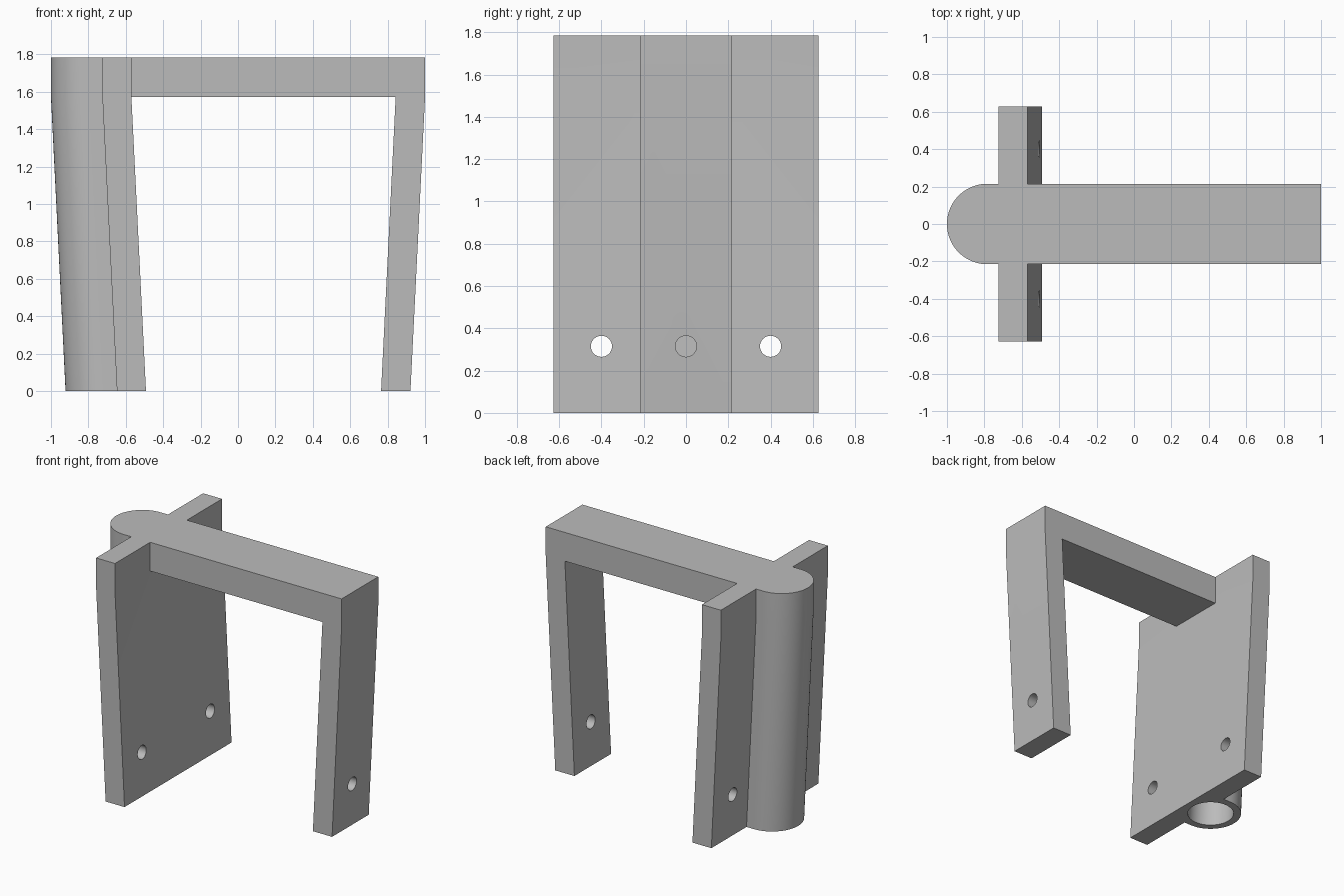
import bpy
import bmesh
from math import cos, sin, pi, radians

cube = bpy.data.objects.get("Cube")
if cube:
    bpy.data.objects.remove(cube, do_unlink=True)

TOP, KNEE, LEAN = 1.785, 1.572, 0.078    # full height, underside of beam, inward lean of the legs
RADIUS, BORE, AXIS = 0.215, 0.162, -0.785
FRONT, BACK, HALF = -0.57, -0.725, 0.627  # plate faces and half width
HOLE_Z, HOLE_R = 0.315, 0.05

grey = bpy.data.materials.new("plain grey")
grey.use_nodes = True
colour = (0.5, 0.5, 0.5, 1)
grey.diffuse_color = colour
grey.node_tree.nodes["Principled BSDF"].inputs["Base Color"].default_value = colour


def loft(name, rings):
    """Closed solid through matching rings of points, capped at both ends."""
    bm = bmesh.new()
    loops = [[bm.verts.new(p) for p in ring] for ring in rings]
    n = len(loops[0])
    for a, b in zip(loops, loops[1:]):
        for i in range(n):
            j = (i + 1) % n
            bm.faces.new((a[i], a[j], b[j], b[i]))
    bm.faces.new(loops[0])
    bm.faces.new(loops[-1])
    bmesh.ops.recalc_face_normals(bm, faces=bm.faces)
    mesh = bpy.data.meshes.new(name)
    bm.to_mesh(mesh)
    bm.free()
    obj = bpy.data.objects.new(name, mesh)
    bpy.context.collection.objects.link(obj)
    mesh.materials.append(grey)
    return obj


def leaning(name, profile, levels):
    """Ground-plan profile that leans inward below the beam."""
    return loft(name, [[(x + LEAN * max(0, 1 - z / KNEE), y, z) for x, y in profile]
                       for z in levels])


def combine(target, tool, operation):
    """Apply a boolean and discard the tool."""
    bpy.context.view_layer.objects.active = target
    mod = target.modifiers.new(operation, "BOOLEAN")
    mod.operation, mod.object, mod.solver = operation, tool, "EXACT"
    bpy.ops.object.modifier_apply(modifier=mod.name)
    bpy.data.objects.remove(tool, do_unlink=True)


def arc(radius, start, end, count):
    return [(AXIS + radius * cos(start + (end - start) * i / count),
             radius * sin(start + (end - start) * i / count)) for i in range(count + 1)]


# Wide plate with the rounded column on its outer side
profile = [(FRONT, -HALF), (FRONT, HALF), (BACK, HALF), (BACK, RADIUS)]
profile += arc(RADIUS, pi / 2, 3 * pi / 2, 40)
profile += [(BACK, -RADIUS), (BACK, -HALF)]
frame = leaning("bracket_frame", profile, (0, KNEE, TOP))

# Beam and narrow leg in one side profile
side = [(FRONT, TOP), (1, TOP), (1, KNEE), (1 - LEAN, 0),
        (0.843 - LEAN, 0), (0.843, KNEE), (FRONT, KNEE)]
arch = loft("beam_and_leg", [[(x, y, z) for x, z in side] for y in (-RADIUS, RADIUS)])
combine(frame, arch, "UNION")

# Blind bore up the column
bore = leaning("bore_cutter", arc(BORE, 0, 2 * pi, 64)[:-1], (-0.1, KNEE))
combine(frame, bore, "DIFFERENCE")

# Screw holes: two in the plate, one in the leg
for x, y in ((-0.58, -0.4), (-0.58, 0.4), (0.86, 0)):
    circle = [(HOLE_R * cos(2 * pi * i / 32), HOLE_R * sin(2 * pi * i / 32)) for i in range(32)]
    drill = loft("hole_cutter", [[(x + dx, y + u, HOLE_Z + v) for u, v in circle]
                                 for dx in (-0.2, 0.2)])
    combine(frame, drill, "DIFFERENCE")

# Smooth the round surfaces, keep corners sharp
bpy.ops.object.select_all(action="DESELECT")
frame.select_set(True)
bpy.context.view_layer.objects.active = frame
bpy.ops.object.shade_smooth_by_angle(angle=radians(30))
